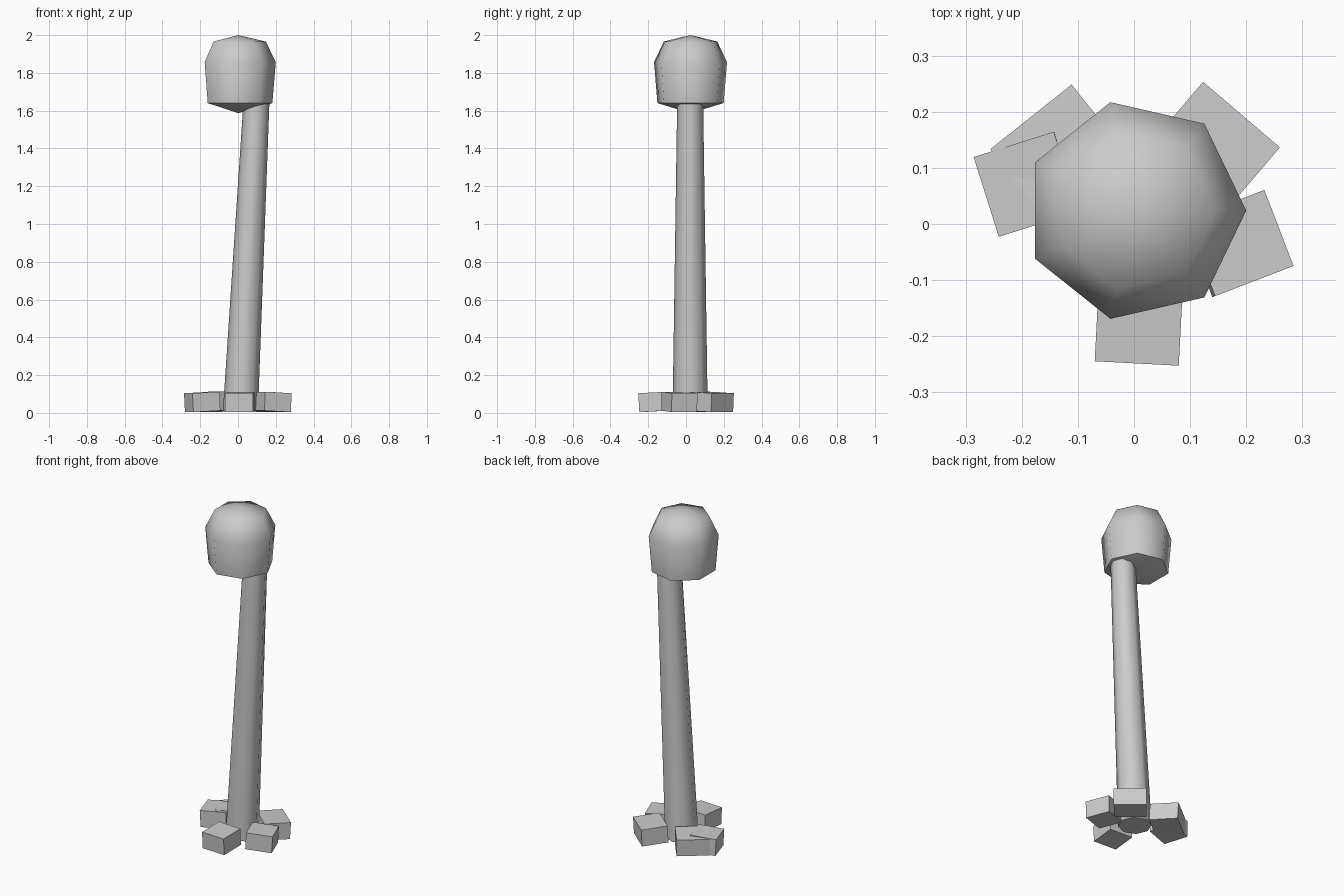
import bpy
import bmesh
from math import radians, cos, sin, pi
from mathutils import Matrix, Vector

cube = bpy.data.objects.get("Cube")
if cube:
    bpy.data.objects.remove(cube, do_unlink=True)

# One plain grey for everything
grey = bpy.data.materials.new("plain_grey")
grey.use_nodes = True
colour = (0.6, 0.6, 0.6, 1)
grey.diffuse_color = colour
grey.node_tree.nodes["Principled BSDF"].inputs["Base Color"].default_value = colour


def finish(name, bm, smooth=True):
    """Turn a bmesh into a shaded object."""
    bmesh.ops.recalc_face_normals(bm, faces=bm.faces)
    mesh = bpy.data.meshes.new(name)
    bm.to_mesh(mesh)
    bm.free()
    mesh.materials.append(grey)
    obj = bpy.data.objects.new(name, mesh)
    bpy.context.collection.objects.link(obj)
    if smooth:
        bpy.ops.object.select_all(action="DESELECT")
        bpy.context.view_layer.objects.active = obj
        obj.select_set(True)
        bpy.ops.object.shade_smooth_by_angle(angle=radians(60))


def ring(bm, centre, radius, sides):
    return [bm.verts.new(Vector(centre) + radius * Vector((cos(a), sin(a), 0)))
            for a in (2 * pi * i / sides for i in range(sides))]


def bridge(bm, low, high):
    n = len(low)
    for i in range(n):
        j = (i + 1) % n
        bm.faces.new((low[i], low[j], high[j], high[i]))


def fan(bm, loop, tip):
    point = bm.verts.new(tip)
    for i in range(len(loop)):
        bm.faces.new((loop[i], loop[(i + 1) % len(loop)], point))


# Lamp head: faceted globe with shallow pointed caps
HX, HY = 0.002, 0.024
bm = bmesh.new()
profile = [(0.18, 1.64), (0.198, 1.857), (0.145, 1.966)]
rings = [ring(bm, (HX, HY, z), r, 7) for r, z in profile]
for low, high in zip(rings, rings[1:]):
    bridge(bm, low, high)
fan(bm, rings[0], (HX, HY, 1.587))
fan(bm, rings[-1], (HX, HY, 2.0))
finish("lamp_head", bm)

# Leaning tapered post
bm = bmesh.new()
foot = ring(bm, (0.013, 0.022, 0.01), 0.093, 8)
top = ring(bm, (0.097, 0.022, 1.635), 0.069, 8)
bridge(bm, foot, top)
bm.faces.new(foot)
bm.faces.new(top)
finish("post", bm)

# Base stones: outer edge midpoint, facing angle, width, depth
stones = {
    "front_stone": (0.005, -0.246, -93, 0.15, 0.15),
    "left_stone": (0.256, -0.008, 21, 0.145, 0.15),
    "back_left_stone": (0.190, 0.193, 49.5, 0.18, 0.15),
    "back_right_stone": (-0.182, 0.189, 128.5, 0.185, 0.16),
    "right_stone": (-0.261, 0.049, 197.5, 0.149, 0.15),
}
for name, (x, y, angle, width, depth) in stones.items():
    bm = bmesh.new()
    bmesh.ops.create_cube(bm, size=1)
    bm.transform(Matrix.Translation((x, y, 0.058))
                 @ Matrix.Rotation(radians(angle), 4, "Z")
                 @ Matrix.Translation((-depth / 2, 0, 0))
                 @ Matrix.Rotation(radians(3), 4, "Y")
                 @ Matrix.Diagonal((depth, width, 0.1, 1)))
    finish(name, bm, smooth=False)
